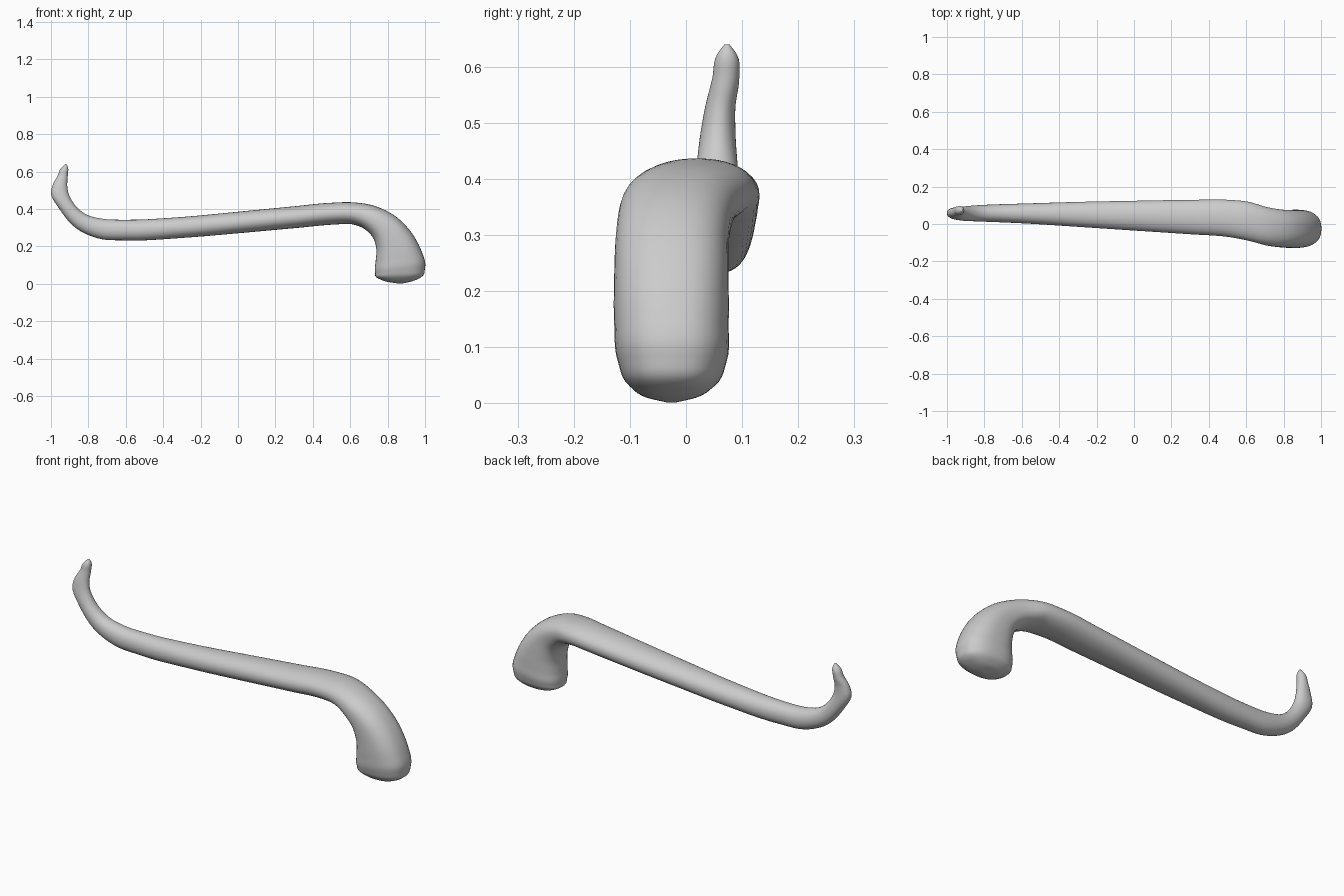
import bpy, bmesh, math
from mathutils import Vector

if "Cube" in bpy.data.objects:
    bpy.data.objects.remove(bpy.data.objects["Cube"])

# Stations from hooked tip to heavy foot:
# upper edge (x, z), lower edge (x, z), front y, back y
STATIONS = [
    (-.917, .639, -.925, .639, .068, .078),
    (-.909, .622, -.945, .620, .055, .091),
    (-.910, .580, -.963, .580, .047, .095),
    (-.913, .525, -.990, .530, .034, .088),
    (-.908, .490, -1.00, .488, .027, .088),
    (-.875, .425, -.955, .400, .018, .093),
    (-.810, .370, -.870, .300, .014, .100),
    (-.720, .347, -.750, .243, .010, .105),
    (-.600, .342, -.600, .232, .004, .109),
    (-.300, .357, -.300, .245, -.015, .118),
    (.000, .385, .000, .270, -.035, .124),
    (.300, .414, .310, .298, -.055, .129),
    (.500, .433, .520, .317, -.070, .129),
    (.620, .435, .610, .318, -.090, .118),
    (.740, .413, .680, .290, -.115, .090),
    (.850, .355, .725, .240, -.125, .077),
    (.930, .270, .740, .180, -.128, .076),
    (.985, .165, .736, .120, -.128, .076),
    (1.00, .085, .733, .060, -.121, .072),
    (.975, .032, .750, .028, -.100, .050),
    (.920, .010, .800, .010, -.070, .018),
    (.875, .001, .860, .001, -.032, -.020),
]
SIDES, STEPS = 40, 5


def blend(p0, p1, p2, p3, t):
    """Catmull-Rom spline, weighted by spacing so uneven stations stay smooth."""
    def mid(s):
        return Vector(((s[0] + s[2]) / 2, (s[4] + s[5]) / 2, (s[1] + s[3]) / 2))
    d0, d1, d2 = [max((mid(b) - mid(a)).length, 1e-4)
                  for a, b in ((p0, p1), (p1, p2), (p2, p3))]
    out = []
    for a, b, c, d in zip(p0, p1, p2, p3):
        if p0 is p1:
            m1 = c - b
        else:
            m1 = d1 * ((b - a) / d0 * d1 + (c - b) / d1 * d0) / (d0 + d1)
        if p2 is p3:
            m2 = c - b
        else:
            m2 = d1 * ((c - b) / d1 * d2 + (d - c) / d2 * d1) / (d1 + d2)
        t2, t3 = t * t, t * t * t
        out.append((2*t3 - 3*t2 + 1) * b + (t3 - 2*t2 + t) * m1
                   + (3*t2 - 2*t3) * c + (t3 - t2) * m2)
    return out


def soft(v, power):
    return math.copysign(abs(v) ** (2 / power), v)


def ring(bm, s, power):
    """Rounded cross-section spanning the two edges and the y range."""
    upper, lower = Vector((s[0], 0, s[1])), Vector((s[2], 0, s[3]))
    centre = (upper + lower) / 2 + Vector((0, (s[4] + s[5]) / 2, 0))
    across, deep = (upper - lower) / 2, Vector((0, (s[5] - s[4]) / 2, 0))
    verts = []
    for i in range(SIDES):
        a = math.tau * i / SIDES
        verts.append(bm.verts.new(centre + across * soft(math.cos(a), power)
                                  + deep * soft(math.sin(a), power)))
    return verts


# Curved handle swept through all the stations
bm = bmesh.new()
rings = []
last = len(STATIONS) - 1
for i in range(last):
    quad = [STATIONS[min(max(k, 0), last)] for k in (i - 1, i, i + 1, i + 2)]
    for j in range(STEPS):
        t = j / STEPS
        power = 2.1 + 0.4 * min(max((i + t - 12) / 4, 0), 1)
        rings.append(ring(bm, blend(*quad, t), power))
rings.append(ring(bm, STATIONS[-1], 2.5))

for a, b in zip(rings, rings[1:]):
    for k in range(SIDES):
        n = (k + 1) % SIDES
        bm.faces.new((a[k], a[n], b[n], b[k]))
bm.faces.new(rings[0])
bm.faces.new(rings[-1])
bmesh.ops.recalc_face_normals(bm, faces=bm.faces)
for f in bm.faces:
    f.smooth = True

mesh = bpy.data.meshes.new("curved_handle")
bm.to_mesh(mesh)
bm.free()
handle = bpy.data.objects.new("curved_handle", mesh)
bpy.context.collection.objects.link(handle)
